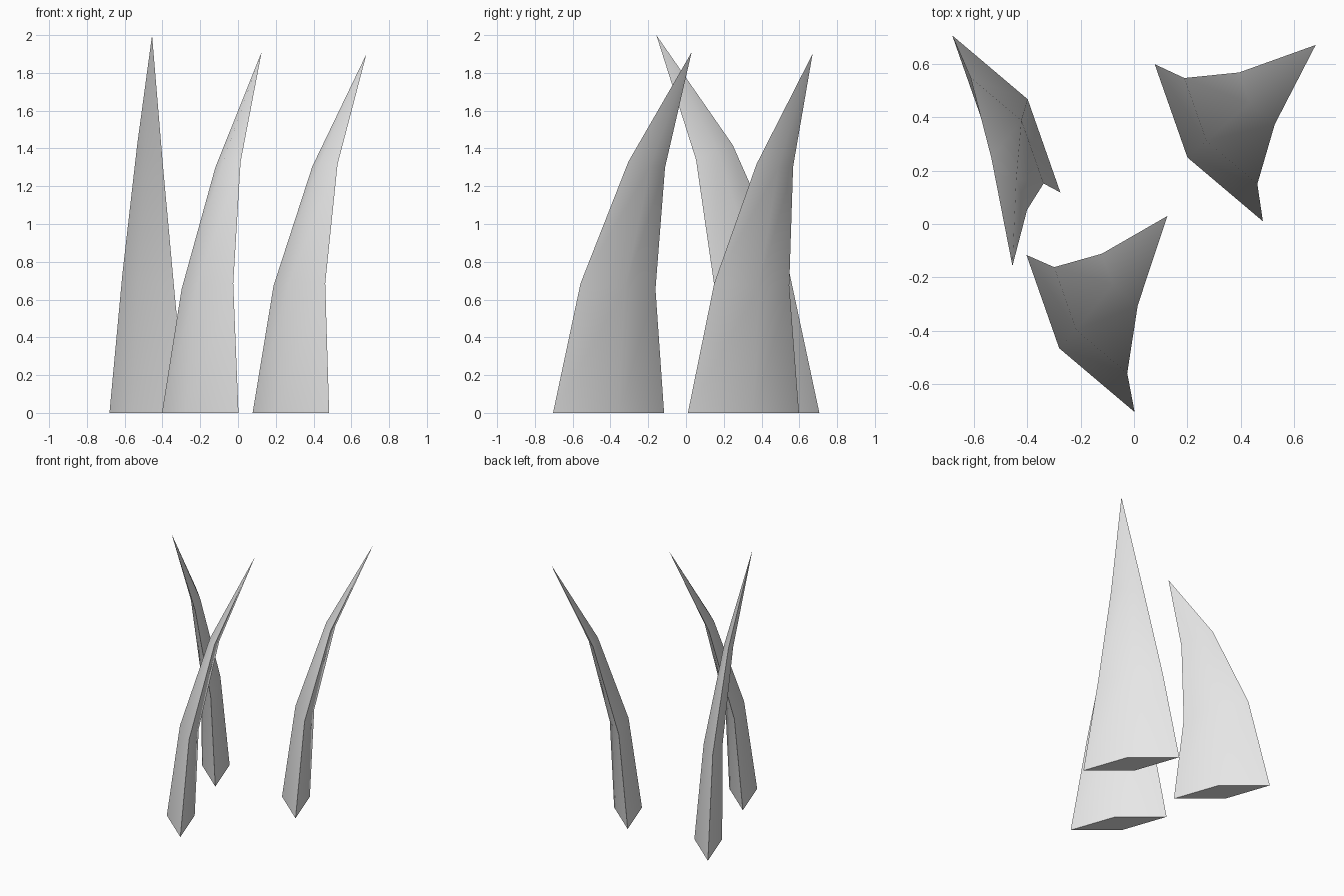
import bpy
import bmesh
import math
from mathutils import Vector

cube = bpy.data.objects.get("Cube")
if cube:
    bpy.data.objects.remove(cube, do_unlink=True)

# Pale grey for every blade
grey = bpy.data.materials.new("pale_grey")
grey.use_nodes = True
grey.diffuse_color = (0.8, 0.8, 0.8, 1)
grey.node_tree.nodes["Principled BSDF"].inputs["Base Color"].default_value = (0.8, 0.8, 0.8, 1)

# Diamond cross-section shared by the blades: long and short half axes
LONG = Vector((0.2025, -0.294, 0))
SHORT = Vector((0.08, 0.055, 0))
SCALES = (1, 0.675, 0.33)


def make_blade(name, spine):
    """Tapered four-sided blade bent along a spine that ends in a point."""
    spine = [Vector(p) for p in spine]
    bm = bmesh.new()
    rings = []
    for i, scale in enumerate(SCALES):
        # Tilt each section square to the spine; the base stays level
        run = spine[i + 1] - spine[i - 1] if i else Vector((0, 0, 1))
        ring = []
        for axis in (LONG, SHORT, -LONG, -SHORT):
            offset = axis * scale
            offset.z = -(offset.x * run.x + offset.y * run.y) / run.z
            ring.append(bm.verts.new(spine[i] + offset))
        rings.append(ring)
    tip = bm.verts.new(spine[-1])

    bm.faces.new(rings[0][::-1])
    for k in range(4):
        n = (k + 1) % 4
        for low, high in zip(rings, rings[1:]):
            bm.faces.new((low[k], low[n], high[n], high[k]))
        bm.faces.new((rings[-1][k], rings[-1][n], tip))
    bmesh.ops.recalc_face_normals(bm, faces=bm.faces)

    mesh = bpy.data.meshes.new(name)
    bm.to_mesh(mesh)
    bm.free()
    mesh.materials.append(grey)
    obj = bpy.data.objects.new(name, mesh)
    bpy.context.collection.objects.link(obj)

    # Soft broad ridges, crisp cutting edges
    bpy.ops.object.select_all(action="DESELECT")
    obj.select_set(True)
    bpy.context.view_layer.objects.active = obj
    bpy.ops.object.shade_smooth_by_angle(angle=math.radians(45))


make_blade("front_blade", [(-0.2, -0.41, 0), (-0.162, -0.36, 0.67),
                           (-0.053, -0.208, 1.315), (0.125, 0.03, 1.91)])
make_blade("left_blade", [(0.28, 0.304, 0), (0.325, 0.348, 0.68),
                          (0.46, 0.47, 1.31), (0.68, 0.67, 1.9)])
make_blade("right_blade", [(-0.478, 0.412, 0), (-0.475, 0.35, 0.7),
                           (-0.467, 0.15, 1.38), (-0.455, -0.157, 2.0)])
